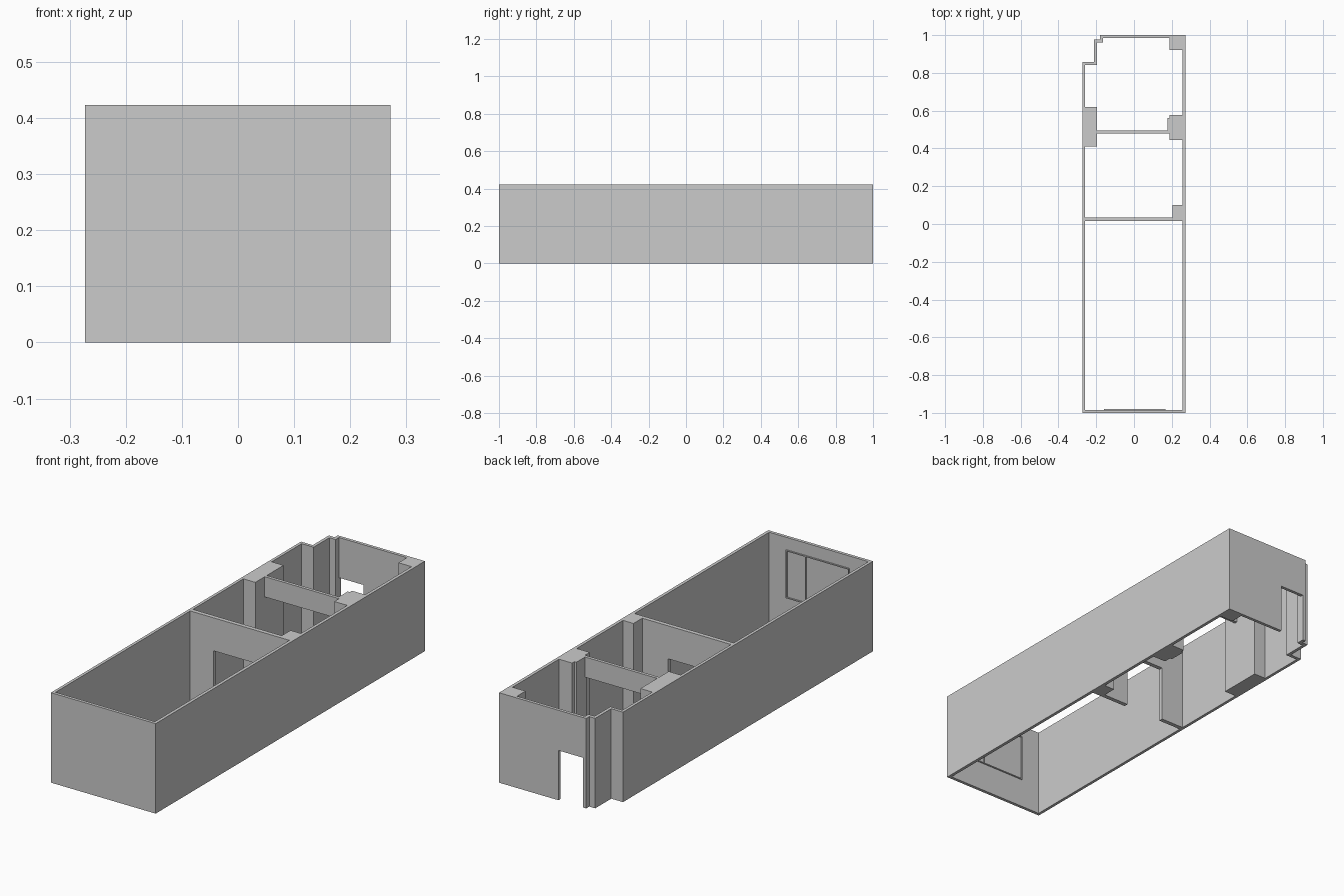
import bpy, bmesh

if "Cube" in bpy.data.objects:
    bpy.data.objects.remove(bpy.data.objects["Cube"])

H = 0.423  # wall height


def prism(name, pts, z0, z1):
    """Extrude a plan outline between two heights."""
    bm = bmesh.new()
    face = bm.faces.new([bm.verts.new((x, y, z0)) for x, y in pts])
    ext = bmesh.ops.extrude_face_region(bm, geom=[face])
    verts = [v for v in ext["geom"] if isinstance(v, bmesh.types.BMVert)]
    bmesh.ops.translate(bm, verts=verts, vec=(0, 0, z1 - z0))
    bmesh.ops.recalc_face_normals(bm, faces=bm.faces)
    mesh = bpy.data.meshes.new(name)
    bm.to_mesh(mesh)
    bm.free()
    obj = bpy.data.objects.new(name, mesh)
    bpy.context.collection.objects.link(obj)
    return obj


def box(name, x0, x1, y0, y1, z0, z1):
    return prism(name, [(x0, y0), (x1, y0), (x1, y1), (x0, y1)], z0, z1)


def cut(target, cutter):
    """Subtract the cutter and remove it."""
    cutter.hide_render = True
    mod = target.modifiers.new("cut", "BOOLEAN")
    mod.operation = "DIFFERENCE"
    mod.solver = "EXACT"
    mod.object = cutter
    bpy.context.view_layer.objects.active = target
    bpy.ops.object.modifier_apply(modifier=mod.name)
    bpy.data.objects.remove(cutter)


# Outer block with the stepped rear left corner
walls = prism("apartment_walls", [
    (-0.273, -1), (0.272, -1), (0.272, 1), (-0.181, 1), (-0.181, 0.977),
    (-0.212, 0.977), (-0.212, 0.858), (-0.273, 0.858)], 0, H)

# Three rooms; columns remain where the outlines step inwards
rooms = {
    "front_room": [(-0.259, -0.985), (0.257, -0.985), (0.257, 0.015), (-0.259, 0.015)],
    "middle_room": [
        (-0.259, 0.035), (0.203, 0.035), (0.203, 0.1), (0.257, 0.1),
        (0.257, 0.445), (0.189, 0.445), (0.189, 0.48), (-0.197, 0.48),
        (-0.197, 0.41), (-0.259, 0.41)],
    "rear_room": [
        (-0.197, 0.495), (0.178, 0.495), (0.178, 0.56), (0.189, 0.56),
        (0.189, 0.577), (0.257, 0.577), (0.257, 0.922), (0.189, 0.922),
        (0.189, 0.985), (-0.165, 0.985), (-0.165, 0.96), (-0.197, 0.96),
        (-0.197, 0.843), (-0.259, 0.843), (-0.259, 0.62), (-0.197, 0.62)],
}
for name, outline in rooms.items():
    cut(walls, prism(name + "_cutter", outline, -0.1, H + 0.1))

# Doorways and the wide opening under the beam
cut(walls, box("inner_door_cutter", -0.138, 0.068, 0.0, 0.05, -0.1, 0.268))
cut(walls, box("wide_opening_cutter", -0.197, 0.178, 0.47, 0.505, -0.1, 0.328))
cut(walls, box("rear_door_cutter", -0.165, -0.037, 0.97, 1.1, -0.1, 0.234))

# Thin window frame on the inside of the front wall
x0, x1, z0, z1, t = -0.16, 0.168, 0.139, 0.365, 0.005
ya, yb = -0.985, -0.980
for name, x in (("left", x0), ("middle", 0.062), ("right", x1 - t)):
    box(f"window_post_{name}", x, x + t, ya, yb, z0 + t, z1 - t)
for name, z in (("sill", z0), ("head", z1 - t)):
    box(f"window_{name}", x0, x1, ya, yb, z, z + t)
